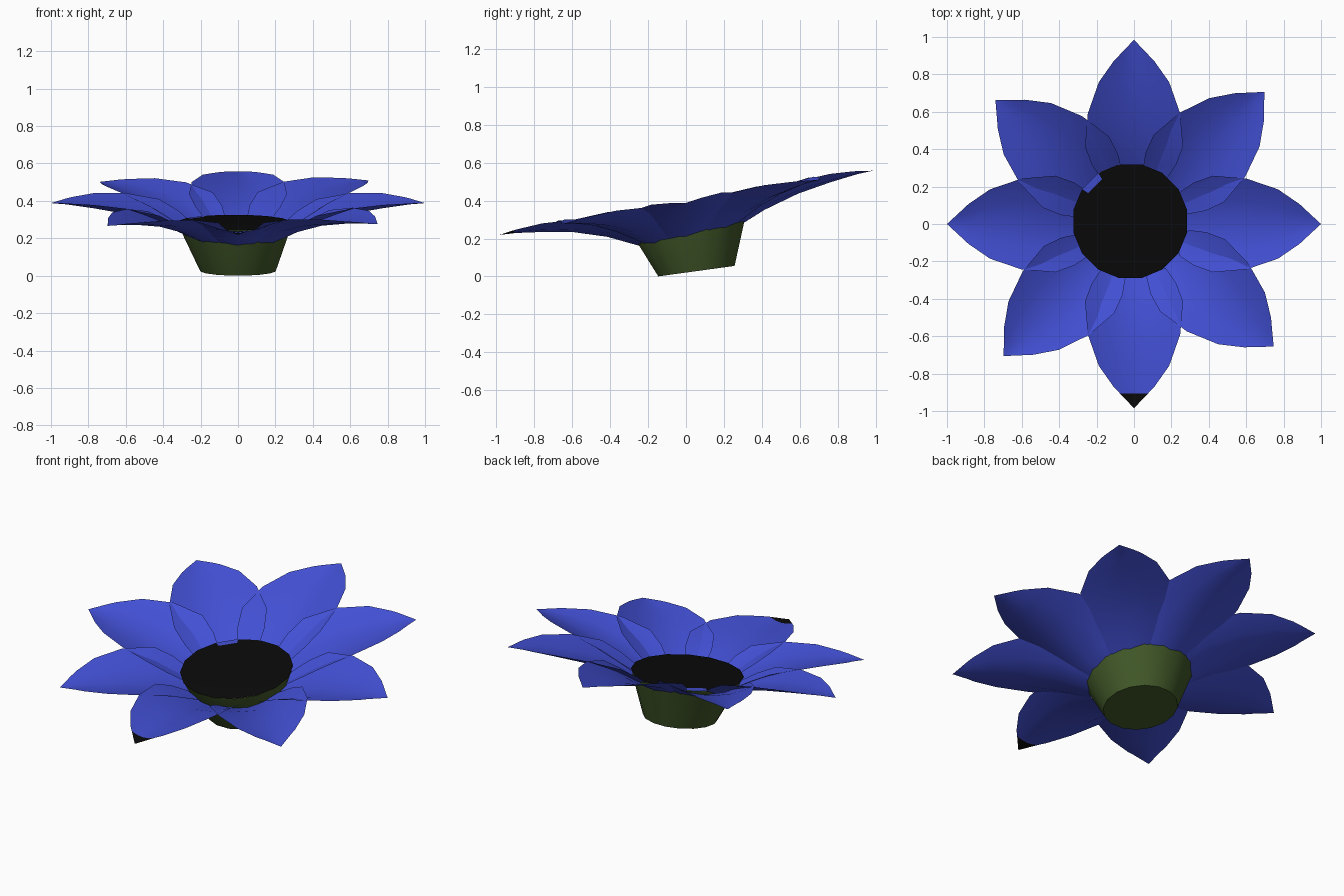
import bpy, bmesh, math

if "Cube" in bpy.data.objects:
    bpy.data.objects.remove(bpy.data.objects["Cube"])


def material(name, rgb):
    m = bpy.data.materials.new(name)
    m.diffuse_color = (*rgb, 1)
    m.use_nodes = True
    m.node_tree.nodes["Principled BSDF"].inputs["Base Color"].default_value = m.diffuse_color
    return m


BLUE = material("petal_blue", (0.055, 0.08, 0.66))
GREEN = material("cup_green", (0.052, 0.095, 0.021))
BLACK = material("seed_black", (0.003, 0.003, 0.003))


def finish(name, bm, mats, angle):
    mesh = bpy.data.meshes.new(name)
    bm.to_mesh(mesh)
    bm.free()
    for m in mats:
        mesh.materials.append(m)
    ob = bpy.data.objects.new(name, mesh)
    bpy.context.collection.objects.link(ob)
    bpy.ops.object.select_all(action='DESELECT')
    ob.select_set(True)
    bpy.context.view_layer.objects.active = ob
    bpy.ops.object.shade_smooth_by_angle(angle=math.radians(angle))
    return ob


def ring(bm, cx, cy, cz, r, slope, n=16):
    """A circle of vertices leaning up towards the back."""
    out = []
    for i in range(n):
        a = 2 * math.pi * (i + 0.5) / n
        y = r * math.sin(a)
        out.append(bm.verts.new((cx + r * math.cos(a), cy + y, cz + y * slope)))
    return out


def bridge(bm, lo, hi):
    n = len(lo)
    return [bm.faces.new((lo[i], lo[(i + 1) % n], hi[(i + 1) % n], hi[i])) for i in range(n)]


# Petals: rows of distance, half width, midrib height, edge height
ROWS = [(.24, .17, .20, .25), (.32, .225, .235, .31), (.42, .262, .28, .365),
        (.60, .247, .335, .40), (.77, .188, .365, .41), (.885, .108, .38, .403),
        (.92, .075, .384, .40)]
TIP = (1.0, .388)
ANGLES = [0, 45.8, 90, 137.8, 180, 225.8, 270, 318.3]
STEPS = (-1, -.5, 0, .5, 1)


def petal(index, degrees):
    bm = bmesh.new()
    c, s = math.cos(math.radians(degrees)), math.sin(math.radians(degrees))

    def vert(r, w, z):
        x, y = r * c - w * s, (r * s + w * c) * .985
        return bm.verts.new((x, y, z + .172 * y))

    grid = [[vert(r, -hw * t, mid + (edge - mid) * t * t) for t in STEPS]
            for r, hw, mid, edge in ROWS]
    tip = vert(TIP[0], 0, TIP[1])
    for a, b in zip(grid, grid[1:]):
        for i in range(4):
            bm.faces.new((a[i + 1], a[i], b[i], b[i + 1]))
    for i in range(4):
        f = bm.faces.new((grid[-1][i + 1], grid[-1][i], tip))
        # the front petal has a dark tip
        f.material_index = 1 if degrees == 270 else 0
    bm.normal_update()
    if sum(f.normal.z for f in bm.faces) < 0:
        bmesh.ops.reverse_faces(bm, faces=bm.faces)
    finish(f"petal_{index}", bm, [BLUE, BLACK], 30)


for k, deg in enumerate(ANGLES):
    petal(k + 1, deg)

# Green cup under the flower
bm = bmesh.new()
rings = [ring(bm, 0, .055, .028, .205, .137),
         ring(bm, -.012, .022, .215, .283, .14),
         ring(bm, -.02, .015, .28, .305, .137)]
bm.faces.new(rings[0][::-1])
for lo, hi in zip(rings, rings[1:]):
    bridge(bm, lo, hi)
finish("cup", bm, [GREEN], 35)

# Dark seed disc with one blue chip on its back left rim
bm = bmesh.new()
outer = ring(bm, -.02, .015, .284, .31, .137)
inner = ring(bm, -.02, .015, .286, .27, .137)
for f in bridge(bm, outer, inner):
    p = f.calc_center_median()
    if 122 < math.degrees(math.atan2(p.y - .015, p.x + .02)) < 150:
        f.material_index = 1
bm.faces.new(inner)
finish("seed_disc", bm, [BLACK, BLUE], 30)
